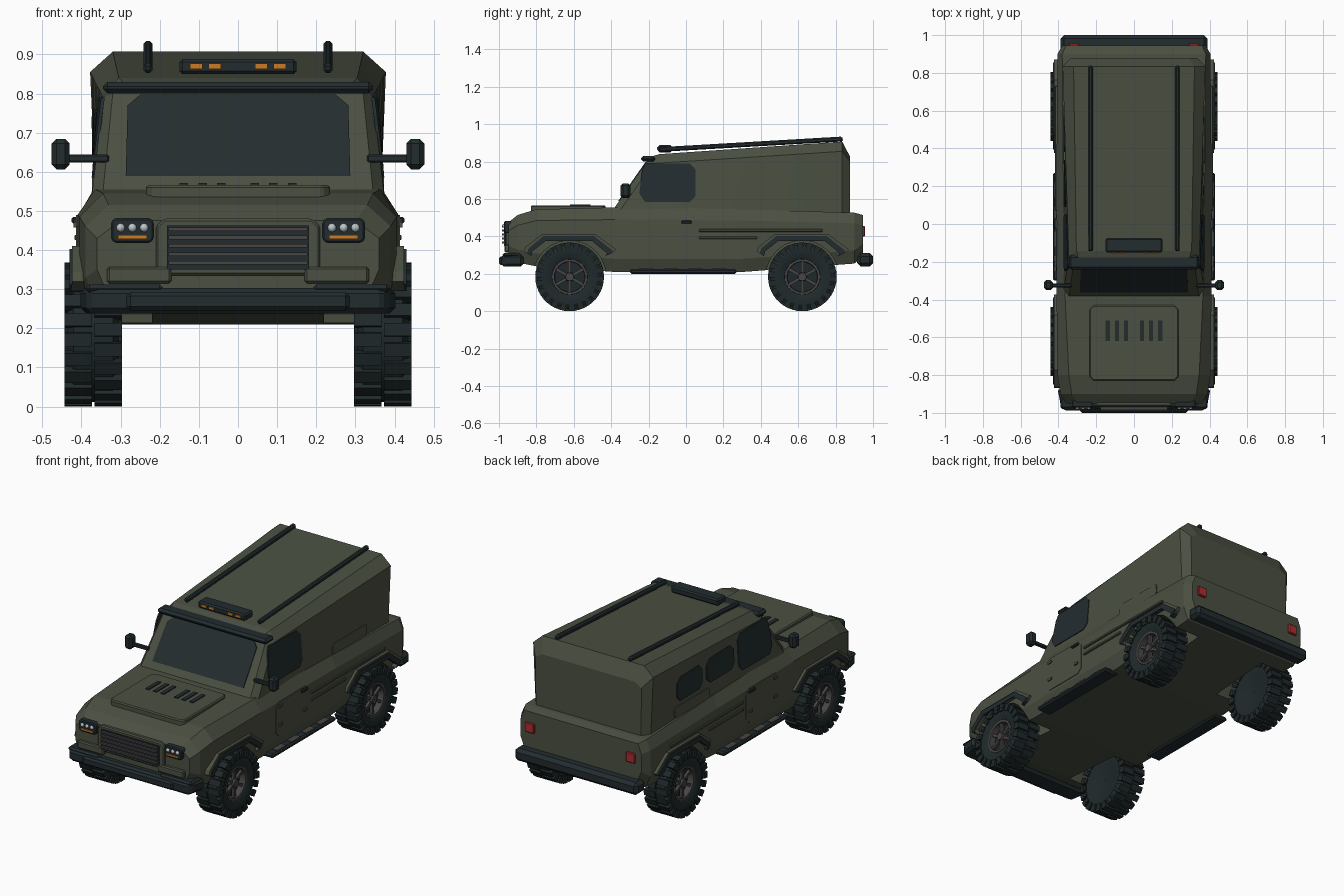
import bpy, bmesh
from math import pi
from mathutils import Matrix, Vector

cube = bpy.data.objects.get("Cube")
if cube:
    bpy.data.objects.remove(cube, do_unlink=True)


def material(name, *rgb):
    m = bpy.data.materials.new(name)
    m.use_nodes = True
    m.diffuse_color = (*rgb, 1)
    m.node_tree.nodes["Principled BSDF"].inputs["Base Color"].default_value = (*rgb, 1)
    return m


GREEN = material("olive_paint", .07, .08, .054)
TRIM = material("dark_trim", .016, .025, .028)
TYRE = material("tyre_rubber", .014, .022, .024)
GLASS = material("dark_glass", .017, .026, .029)
METAL = material("grey_metal", .065, .058, .058)
ORANGE = material("orange_lamp", .6, .2, .02)
RED = material("red_lamp", .42, .025, .03)
WHITE = material("white_lamp", .5, .56, .6)


def finish(name, bm, mat, bevel=0, mirror=False, smooth=False):
    bmesh.ops.recalc_face_normals(bm, faces=bm.faces)
    mesh = bpy.data.meshes.new(name)
    bm.to_mesh(mesh)
    bm.free()
    mesh.materials.append(mat)
    ob = bpy.data.objects.new(name, mesh)
    bpy.context.collection.objects.link(ob)
    if bevel:
        mod = ob.modifiers.new("bevel", "BEVEL")
        mod.width, mod.segments = bevel, 1
    if mirror:
        ob.modifiers.new("mirror", "MIRROR")
    if smooth:
        activate(ob)
        bpy.ops.object.shade_smooth_by_angle()
    return ob


def activate(ob):
    bpy.ops.object.select_all(action="DESELECT")
    ob.select_set(True)
    bpy.context.view_layer.objects.active = ob


def bridge(name, rings, mat, caps=True, closed=False, **kw):
    """Skin a list of rings of equal point count."""
    bm = bmesh.new()
    vs = [[bm.verts.new(p) for p in ring] for ring in rings]
    pairs = list(zip(vs, vs[1:])) + ([(vs[-1], vs[0])] if closed else [])
    for a, b in pairs:
        for i in range(len(a)):
            j = (i + 1) % len(a)
            bm.faces.new((a[i], a[j], b[j], b[i]))
    if caps:
        bm.faces.new(vs[0])
        bm.faces.new(vs[-1])
    return finish(name, bm, mat, **kw)


def prism(name, pts, axis, a, b, mat, **kw):
    """Extrude a 2D outline along an axis from a to b."""
    def put(p, d):
        q = list(p)
        q.insert("xyz".index(axis), d)
        return q
    return bridge(name, [[put(p, d) for p in pts] for d in (a, b)], mat, **kw)


def box(name, x0, x1, y0, y1, z0, z1, mat, **kw):
    return prism(name, [(x0, y0), (x1, y0), (x1, y1), (x0, y1)], "z", z0, z1, mat, **kw)


def chamfer(u0, u1, v0, v1, c):
    return [(u0 + c, v0), (u1 - c, v0), (u1, v0 + c), (u1, v1 - c),
            (u1 - c, v1), (u0 + c, v1), (u0, v1 - c), (u0, v0 + c)]


def plate(name, pts, offset, mat, **kw):
    return bridge(name, [pts, [Vector(p) + Vector(offset) for p in pts]], mat, **kw)


def section(y, slope, half):
    """Closed ring from a right half outline, leaning along y with height."""
    pts = [(x, y + slope * (z - .55), z) for x, z in half]
    return pts + [(-x, q, z) for x, q, z in reversed(pts)]


def blend(a, b, n):
    return [[Vector(p).lerp(Vector(q), i / n) for p, q in zip(a, b)] for i in range(1, n)]


# Lower body
hull = [(-.95, .28, .36, .43, .30, .475), (-.90, .26, .39, .46, .33, .515),
        (-.80, .24, .405, .485, .345, .545), (-.38, .21, .41, .49, .365, .555),
        (.30, .21, .41, .485, .375, .545), (.90, .255, .405, .47, .38, .527),
        (.945, .29, .38, .46, .36, .515)]
body = bridge("lower_body", [section(y, 0, [(w - .03, zb), (w, zb + .07), (w, zs), (wt, zt)])
                             for y, zb, w, zs, wt, zt in hull], GREEN)

# Wheel wells
WHEEL_Y, WHEEL_Z = .622, .184
for y in (-WHEEL_Y, WHEEL_Y):
    for s in (-1, 1):
        bm = bmesh.new()
        bmesh.ops.create_cone(bm, cap_ends=True, segments=24, radius1=.195, radius2=.195, depth=.3,
                              matrix=Matrix.Translation((s * .37, y, WHEEL_Z)) @ Matrix.Rotation(pi / 2, 4, "Y"))
        cutter = finish("well_cutter", bm, GREEN)
        cutter.hide_render = True
        mod = body.modifiers.new("well", "BOOLEAN")
        mod.operation, mod.object = "DIFFERENCE", cutter
        activate(body)
        bpy.ops.object.modifier_apply(modifier="well")
        bpy.data.objects.remove(cutter, do_unlink=True)

# Cabin
nose = section(-.385, .7, [(.35, .5), (.32, .80), (.29, .825)])
pillar = section(-.345, .7, [(.378, .5), (.345, .79), (.305, .84)])
rear = section(.835, 0, [(.362, .5), (.378, .855), (.32, .907)])
tail = section(.878, 0, [(.33, .5), (.335, .80), (.29, .825)])
bridge("cabin", [nose, pillar, *blend(pillar, rear, 8), rear, tail], GREEN)


def cabin_side(y, z):
    ya = -.345 + .7 * (z - .55)
    t = (y - ya) / (.835 - ya)
    return (.378 - .114 * (z - .5)) * (1 - t) + (.362 + .045 * (z - .5)) * t


def side_plate(name, side, outline, mat, out=.006, **kw):
    pts = [(side * (cabin_side(y, z) + out), y, z) for y, z in outline]
    return plate(name, pts, (-side * .009, 0, 0), mat, **kw)


# Windows
screen = [(-.287, .59), (.287, .59), (.282, .77), (.25, .797), (-.25, .797), (-.282, .77)]
plate("windscreen", [(x, -.39 + .7 * (z - .55), z) for x, z in screen], (0, .009, 0), GLASS)
door_glass = chamfer(-.25, .05, .585, .79, .03)
door_glass[7], door_glass[6] = (-.25, .63), (-.235, .75)
side_plate("door_window", 1, door_glass, GLASS, mirror=True)
for y0, y1 in ((.09, .34), (.38, .61)):
    side_plate("rear_side_window", -1, chamfer(y0, y1, .625, .76, .03), GLASS)
side_plate("side_panel", 1, chamfer(.32, .63, .54, .60, .01), GREEN, mirror=True)

# Visor, roof light bar and rails
box("visor_bar", -.345, .345, -.24, -.165, .80, .83, TRIM, bevel=.012)
box("roof_light_bar", -.15, .15, -.15, -.075, .85, .888, TRIM, bevel=.008)
for x in (.06, .107):
    box("roof_lamp", x - .016, x + .016, -.156, -.14, .863, .877, ORANGE, mirror=True)
prism("roof_rail", [(-.14, .852), (.84, .908), (.835, .934), (-.145, .877)], "x", .218, .242, TRIM,
      bevel=.007, mirror=True)

# Bonnet
prism("bonnet_panel", chamfer(-.235, .235, -.83, -.43, .02), "z", .53, .566, GREEN, bevel=.006)
for x in (.043, .09, .139):
    box("bonnet_vent", x - .011, x + .011, -.62, -.51, .56, .571, TRIM, mirror=True)

# Grille and headlights
prism("grille_frame", chamfer(-.21, .21, .335, .48, .02), "y", -.965, -.90, GREEN, bevel=.006)
box("grille_panel", -.182, .182, -.972, -.95, .35, .463, TRIM)
for i in range(5):
    z = .363 + i * .0215
    box("grille_bar", -.178, .178, -.984, -.965, z, z + .009, METAL)
prism("headlight_housing", chamfer(.215, .325, .418, .482, .01), "y", -.972, -.88, TRIM, bevel=.005, mirror=True)
for x in (.24, .27, .30):
    bm = bmesh.new()
    bmesh.ops.create_uvsphere(bm, u_segments=12, v_segments=8, radius=.011,
                              matrix=Matrix.Translation((x, -.971, .457)))
    finish("headlight_lamp", bm, WHITE, mirror=True, smooth=True)
box("indicator", .232, .307, -.978, -.96, .428, .438, ORANGE, mirror=True)
box("nose_block", .17, .335, -.97, -.88, .315, .357, GREEN, bevel=.006, mirror=True)

# Bumpers and tail lamps
prism("front_bumper", [(-.405, -.87), (-.385, -.975), (-.36, -.988), (.36, -.988), (.385, -.975), (.405, -.87)],
      "z", .238, .303, TRIM, bevel=.014)
box("front_bumper_centre", -.285, .285, -1, -.95, .246, .292, TRIM, bevel=.01)
box("front_bumper_pad", .19, .39, -.98, -.88, .29, .312, TRIM, bevel=.01, mirror=True)
box("rear_bumper", -.388, .388, .915, 1, .24, .312, TRIM, bevel=.018)
box("tail_lamp", .29, .345, .93, .957, .40, .455, RED, bevel=.004, mirror=True)

# Mirrors
box("mirror_arm", .33, .44, -.335, -.315, .624, .644, TRIM, bevel=.004, mirror=True)
box("mirror_head", .43, .476, -.35, -.297, .606, .684, TRIM, bevel=.012, mirror=True)

# Doors, hinges, handles and side trim
prism("door_panel", chamfer(-.25, .05, .295, .49, .03), "x", .40, .4135, GREEN, mirror=True)
for y, z in ((-.21, .465), (-.21, .36), (.01, .36)):
    box("door_hinge", .41, .42, y - .014, y + .014, z - .007, z + .007, GREEN, mirror=True)
box("door_handle", .41, .425, -.025, .03, .468, .484, TRIM, bevel=.004, mirror=True)
for y1, z in ((.73, .432), (.38, .393)):
    box("side_trim", .40, .418, .07, y1, z - .007, z + .007, GREEN, bevel=.003, mirror=True)

# Running boards
box("running_board", .34, .43, -.30, .27, .20, .225, TRIM, bevel=.008, mirror=True)
for i in range(4):
    y = -.25 + i * .13
    box("step_tread", .39, .424, y, y + .08, .22, .229, METAL, mirror=True)

# Wheel arches
for c in (-WHEEL_Y, WHEEL_Y):
    outer = [(-.245, .32), (-.235, .345), (-.15, .41), (.14, .41), (.25, .33), (.235, .315)]
    inner = [(-.205, .295), (-.2, .32), (-.13, .375), (.12, .375), (.2, .31), (.19, .295)]
    lip = [(u * .93, v - .008) for u, v in outer]
    for name, a, b, x, mat in (("wheel_arch", outer, inner, .424, GREEN), ("arch_trim", lip, inner, .430, TRIM)):
        outline = [(c + u, v) for u, v in a + b[::-1]]
        prism(name, outline, "x", .385, x, mat, mirror=True)


def lathe(name, profile, mat, n=32):
    rings = [[Matrix.Rotation(2 * pi * i / n, 3, "X") @ Vector((x, 0, r)) for x, r in profile] for i in range(n)]
    return bridge(name, rings, mat, caps=False, closed=True, smooth=True)


# Wheel parts, built once around the x axis with the outside at +x
tyre = lathe("tyre", [(-.055, .09), (-.066, .12), (-.066, .148), (-.05, .173), (.05, .173),
                      (.066, .148), (.066, .12), (.055, .095), (.02, .09), (.02, .002), (-.05, .002)], TYRE)
bm = bmesh.new()
for i in range(22):
    for s in (-1, 1):
        turn = Matrix.Rotation(2 * pi * (i + s * .25) / 22, 4, "X")
        for place, size in (((s * .038, 0, .171), (.07, .034, .024)), ((s * .066, 0, .157), (.012, .028, .034))):
            bmesh.ops.create_cube(bm, size=1, matrix=turn @ Matrix.Translation(place) @ Matrix.Diagonal((*size, 1)))
tread = finish("tyre_tread", bm, TYRE)
rim = lathe("rim_ring", [(.02, .08), (.056, .082), (.056, .094), (.02, .096)], METAL)
bm = bmesh.new()
for i in range(6):
    bmesh.ops.create_cube(bm, size=1, matrix=Matrix.Rotation(i * pi / 3, 4, "X")
                          @ Matrix.Translation((.038, 0, .05)) @ Matrix.Diagonal((.016, .016, .075, 1)))
bmesh.ops.create_cone(bm, cap_ends=True, segments=12, radius1=.026, radius2=.022, depth=.04,
                      matrix=Matrix.Translation((.036, 0, 0)) @ Matrix.Rotation(pi / 2, 4, "Y"))
spokes = finish("rim_spokes", bm, METAL)

# Place the four wheels
for part in (tyre, tread, rim, spokes):
    for i, (s, y) in enumerate([(1, -WHEEL_Y), (1, WHEEL_Y), (-1, -WHEEL_Y), (-1, WHEEL_Y)]):
        ob = part if i == 0 else part.copy()
        if i:
            bpy.context.collection.objects.link(ob)
        ob.location = (s * .37, y, WHEEL_Z)
        ob.rotation_euler.z = 0 if s > 0 else pi
